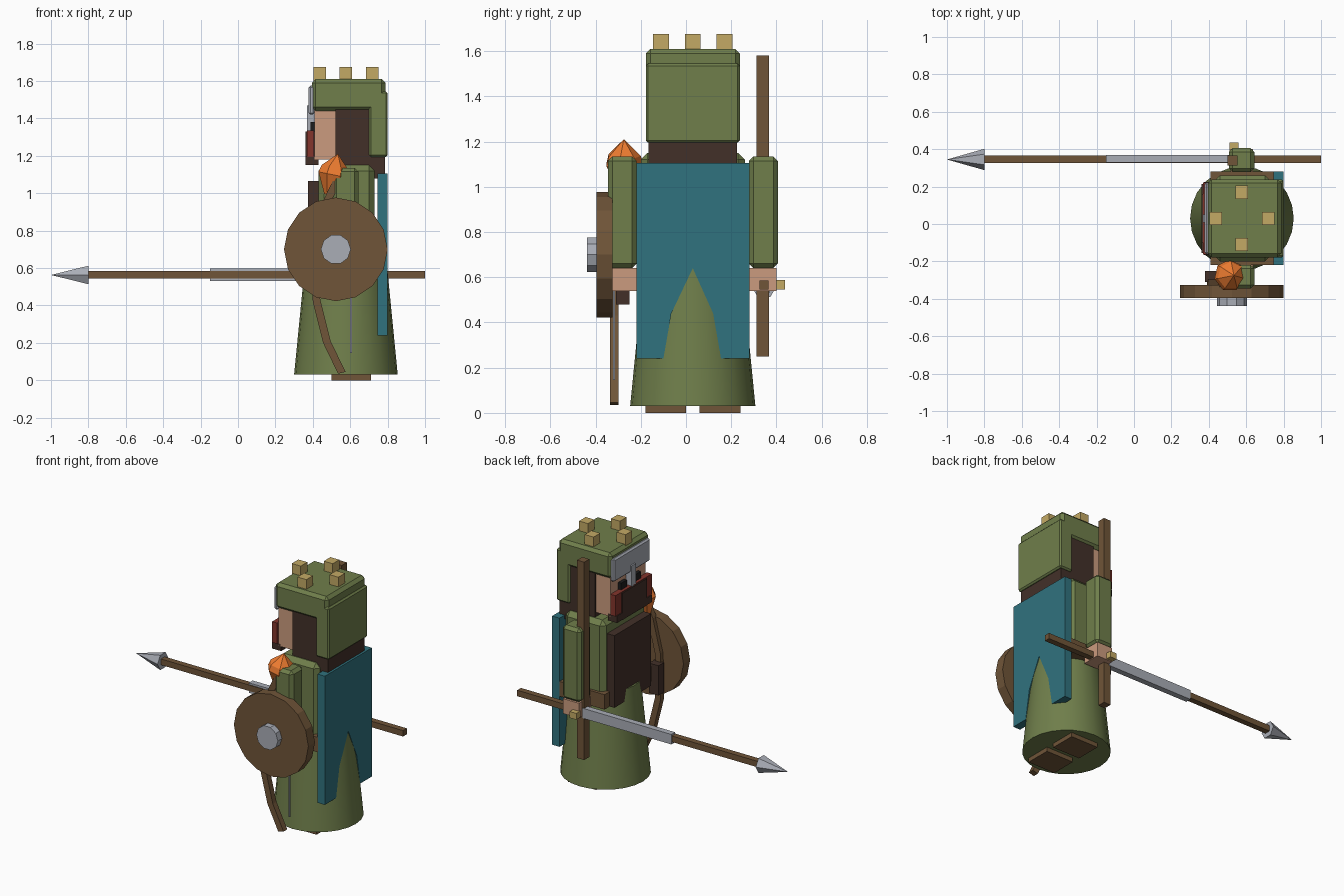
import bpy, bmesh, math
from mathutils import Vector

if "Cube" in bpy.data.objects:
    bpy.data.objects.remove(bpy.data.objects["Cube"])

CX, CY = 0.577, 0.03   # body axis; the figure faces -x


def mat(name, r, g, b):
    m = bpy.data.materials.new(name)
    m.diffuse_color = (r, g, b, 1)
    m.use_nodes = True
    m.node_tree.nodes["Principled BSDF"].inputs["Base Color"].default_value = m.diffuse_color
    return m


GREEN = mat("cloth_green", 0.16, 0.21, 0.07)
WOOD = mat("wood", 0.16, 0.09, 0.04)
DARK = mat("dark_brown", 0.055, 0.03, 0.022)
SKIN = mat("skin", 0.60, 0.33, 0.21)
TEAL = mat("teal", 0.03, 0.17, 0.21)
GOLD = mat("gold", 0.55, 0.40, 0.13)
RED = mat("red", 0.23, 0.035, 0.025)
ORANGE = mat("flame_orange", 0.85, 0.20, 0.03)
STEEL = mat("steel", 0.40, 0.42, 0.47)
BLACK = mat("black", 0.012, 0.012, 0.012)


def finish(name, bm, material):
    bmesh.ops.recalc_face_normals(bm, faces=bm.faces)
    me = bpy.data.meshes.new(name)
    bm.to_mesh(me)
    bm.free()
    me.materials.append(material)
    ob = bpy.data.objects.new(name, me)
    bpy.context.collection.objects.link(ob)
    return ob


def box(name, x, y, z, material, bevel=0):
    """Box from (min, max) ranges on each axis, optionally chamfered."""
    bm = bmesh.new()
    bmesh.ops.create_cube(bm, size=1)
    for v in bm.verts:
        v.co = Vector([(r[0] + r[1]) / 2 + c * (r[1] - r[0]) for r, c in zip((x, y, z), v.co)])
    ob = finish(name, bm, material)
    if bevel:
        mod = ob.modifiers.new("chamfer", 'BEVEL')
        mod.width, mod.segments = bevel, 1
    return ob


def lathe(name, start, direction, profile, sides, material):
    """Rings of (distance, radius) swept along a direction."""
    d = Vector(direction).normalized()
    rot = d.to_track_quat('Z', 'Y')
    bm = bmesh.new()
    rings = []
    for dist, rad in profile:
        rings.append([bm.verts.new(Vector(start) + d * dist + rot @ Vector(
            (rad * math.cos(2 * math.pi * i / sides), rad * math.sin(2 * math.pi * i / sides), 0)))
            for i in range(sides)])
    for a, b in zip(rings, rings[1:]):
        for i in range(sides):
            j = (i + 1) % sides
            bm.faces.new((a[i], a[j], b[j], b[i]))
    bm.faces.new(rings[0])
    bm.faces.new(rings[-1])
    bmesh.ops.remove_doubles(bm, verts=bm.verts, dist=0.0005)
    return finish(name, bm, material)


def slab(name, pts, axis, lo, hi, material):
    """2D outline extruded along x (outline y,z) or y (outline x,z)."""
    bm = bmesh.new()
    place = (lambda p, t: (t, p[0], p[1])) if axis == 'x' else (lambda p, t: (p[0], t, p[1]))
    f = bm.faces.new([bm.verts.new(place(p, lo)) for p in pts])
    ext = bmesh.ops.extrude_face_region(bm, geom=[f])
    shift = (hi - lo, 0, 0) if axis == 'x' else (0, hi - lo, 0)
    bmesh.ops.translate(bm, vec=shift, verts=[v for v in ext['geom'] if isinstance(v, bmesh.types.BMVert)])
    return finish(name, bm, material)


def around(offset, half):
    return (CY + offset - half, CY + offset + half)


# Robe skirt, torso, belt and chest panel
skirt = lathe("robe_skirt", (CX, CY, 0.03), (0, 0, 1), [(0, 0.277), (0.63, 0.215)], 24, GREEN)
bpy.context.view_layer.objects.active = skirt
skirt.select_set(True)
bpy.ops.object.shade_smooth_by_angle()
box("torso", (0.43, 0.73), around(0, 0.23), (0.6, 1.15), GREEN, 0.03)
box("belt", (0.41, 0.75), around(0, 0.25), (0.58, 0.68), WOOD)
box("chest_panel", (0.375, 0.43), around(0, 0.195), (0.58, 1.065), DARK)

# Limbs on both sides
for s, side in ((-1, "bow_side"), (1, "spear_side")):
    box("foot_" + side, (0.5, 0.71), around(s * 0.12, 0.09), (0, 0.06), WOOD)
    box("arm_" + side, (0.507, 0.643), around(s * 0.312, 0.064), (0.64, 1.135), GREEN, 0.02)
    box("hand_" + side, (0.515, 0.635), around(s * 0.307, 0.064), (0.54, 0.64), SKIN)
    box("eye_" + side, (0.388, 0.43), around(s * 0.075, 0.03), (1.30, 1.38), BLACK)
    box("cheek_cloth_" + side, (0.368, 0.405), around(s * 0.155, 0.038), (1.195, 1.33), RED)

# Cape with a notched hem
slab("cape", [(-0.22, 1.105), (-0.22, 0.24), (-0.10, 0.24), (-0.065, 0.44), (0.03, 0.64),
              (0.12, 0.44), (0.155, 0.24), (0.28, 0.24), (0.28, 1.105)], 'x', 0.745, 0.80, TEAL)

# Head, hair, beard and hood
box("head", (0.41, 0.70), around(0, 0.185), (1.18, 1.47), SKIN)
box("hair", (0.52, 0.785), around(0, 0.195), (1.08, 1.47), DARK)
box("beard", (0.36, 0.43), around(0, 0.13), (1.15, 1.33), DARK)
box("chin_beard", (0.362, 0.43), around(0, 0.185), (1.15, 1.197), DARK)
box("cloth_trim", (0.368, 0.405), around(0, 0.193), (1.32, 1.335), RED)
box("hood_top", (0.395, 0.788), around(0, 0.208), (1.44, 1.61), GREEN, 0.02)
box("hood_back", (0.70, 0.80), around(0, 0.208), (1.195, 1.545), GREEN, 0.01)
box("brow_plate", (0.378, 0.41), around(0, 0.193), (1.42, 1.575), STEEL, 0.01)
box("nose_guard", (0.368, 0.41), around(0, 0.022), (1.27, 1.47), STEEL)
for i in range(4):
    x = CX + 0.14 * round(math.cos(i * math.pi / 2))
    o = 0.14 * round(math.sin(i * math.pi / 2))
    box("hood_stud_%d" % i, (x - 0.033, x + 0.033), around(o, 0.035), (1.60, 1.675), GOLD)

# Spear, blade alongside it, and upright staff
box("spear_shaft", (-0.82, 1.0), (0.325, 0.365), (0.545, 0.585), WOOD)
lathe("spear_tip", (-0.80, 0.345, 0.563), (-1, 0, 0), [(0, 0.057), (0.2, 0)], 6, STEEL)
box("blade", (-0.15, 0.51), (0.33, 0.37), (0.53, 0.597), STEEL)
box("pommel", (0.51, 0.56), (0.39, 0.437), (0.545, 0.587), GOLD)
box("staff", (0.50, 0.553), (0.312, 0.367), (0.25, 1.58), WOOD)

# Bow, mirrored about the hand height, with string and grip
half = [(0.39, 0.58), (0.40, 0.42), (0.455, 0.20), (0.535, 0.035)]
inner = [(x + 0.04, z + 0.01) for x, z in half]
limb = half + inner[::-1]
slab("bow_lower_limb", limb, 'y', -0.337, -0.298, WOOD)
slab("bow_upper_limb", [(x, 1.16 - z) for x, z in limb], 'y', -0.337, -0.298, WOOD)
box("bow_string", (0.60, 0.61), (-0.323, -0.313), (0.145, 1.03), STEEL)
box("bow_grip", (0.38, 0.45), (-0.31, -0.25), (0.48, 0.68), DARK)

# Flame at the bow tip, leaning slightly
lathe("flame", (0.49, -0.275, 0.99), (0.2, 0, 1),
      [(0, 0.03), (0.11, 0.085), (0.15, 0.075), (0.225, 0)], 7, ORANGE)

# Round shield and boss
lathe("shield", (0.523, -0.325, 0.70), (0, -1, 0), [(0, 0.277), (0.07, 0.277)], 16, WOOD)
lathe("shield_boss", (0.523, -0.39, 0.70), (0, -1, 0), [(0, 0.08), (0.048, 0.08)], 10, STEEL)
